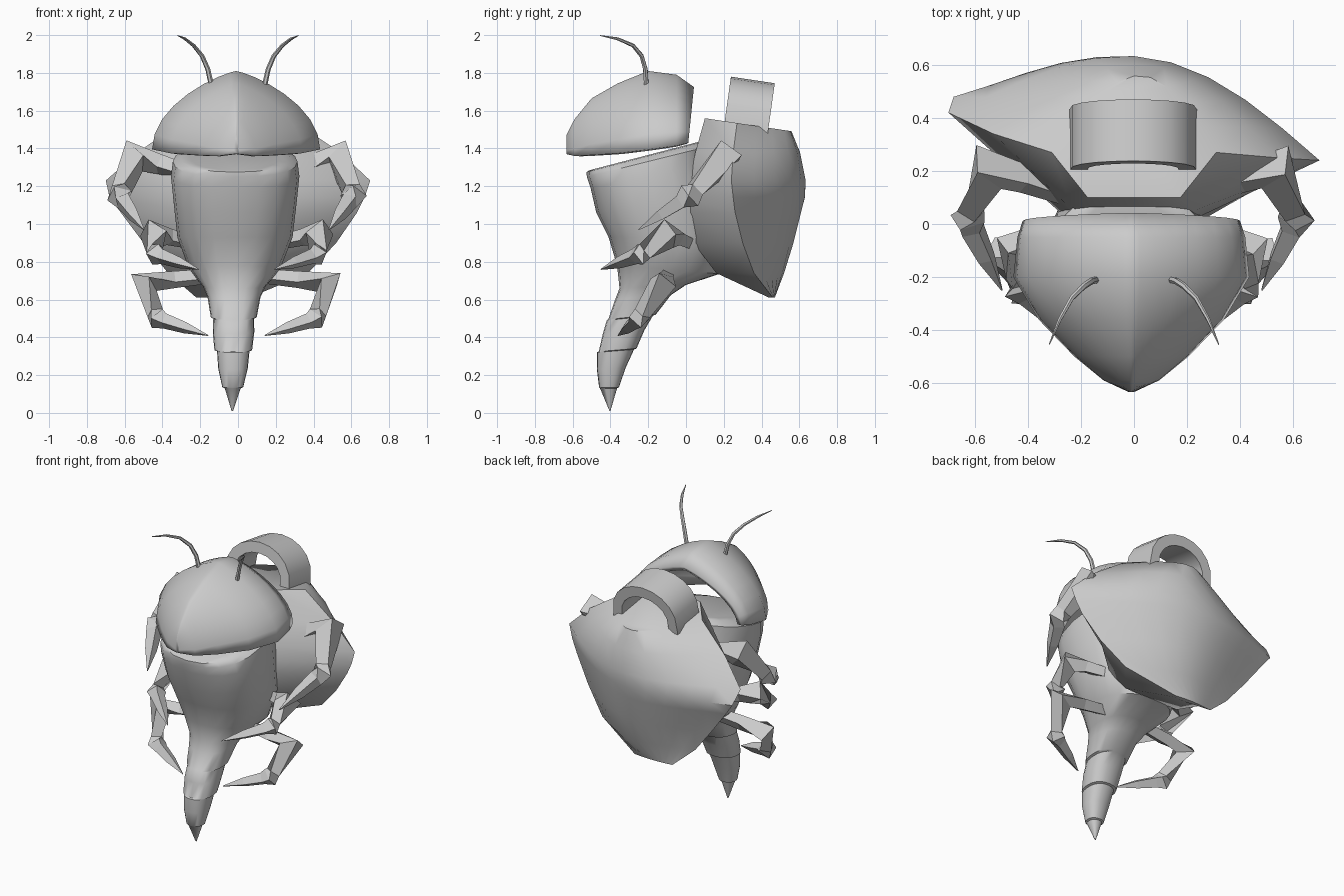
import bpy, bmesh
from math import sin, cos, pi, radians
from mathutils import Vector

if "Cube" in bpy.data.objects:
    bpy.data.objects.remove(bpy.data.objects["Cube"])


def finish(name, bm, angle=None):
    bmesh.ops.recalc_face_normals(bm, faces=bm.faces)
    me = bpy.data.meshes.new(name)
    bm.to_mesh(me)
    bm.free()
    ob = bpy.data.objects.new(name, me)
    bpy.context.collection.objects.link(ob)
    if angle:
        bpy.ops.object.select_all(action='DESELECT')
        ob.select_set(True)
        bpy.context.view_layer.objects.active = ob
        bpy.ops.object.shade_smooth_by_angle(angle=radians(angle))
    return ob


def loft(name, rings, closed=True, caps=(True, True), angle=None):
    bm = bmesh.new()
    vs = [[bm.verts.new(p) for p in r] for r in rings]
    n = len(vs[0])
    for a, b in zip(vs, vs[1:]):
        for i in range(n if closed else n - 1):
            j = (i + 1) % n
            bm.faces.new((a[i], a[j], b[j], b[i]))
    if caps[0]:
        bm.faces.new(vs[0])
    if caps[1]:
        bm.faces.new(vs[-1])
    return finish(name, bm, angle)


def tube(name, path, radii, sides, angle=None):
    pts = [Vector(p) for p in path]
    rings = []
    for i, p in enumerate(pts):
        t = (pts[min(i + 1, len(pts) - 1)] - pts[max(i - 1, 0)]).normalized()
        u = t.cross(Vector((0.1, 1, 0.3))).normalized()
        v = t.cross(u)
        rings.append([p + radii[i] * (u * cos(2 * pi * k / sides) + v * sin(2 * pi * k / sides))
                      for k in range(sides)])
    return loft(name, rings, angle=angle)


def spow(v, p):
    return abs(v) ** p * (1 if v > 0 else -1)


# Tapering body with a segmented tail: z, front y, back y, half width, tilt
body = [(.01, -.405, -.40, .004, 0), (.13, -.455, -.365, .042, 0), (.135, -.46, -.355, .055, 0),
        (.23, -.472, -.32, .078, .05), (.32, -.472, -.275, .086, .08), (.325, -.462, -.262, .1, .08),
        (.42, -.44, -.22, .11, .08), (.49, -.42, -.175, .108, .1), (.495, -.412, -.16, .122, .1),
        (.6, -.375, -.08, .14, .08), (.66, -.352, 0, .165, .05), (.78, -.365, .18, .24, -.08),
        (.93, -.41, .2, .305, 0), (1.06, -.475, .16, .325, .15), (1.19, -.505, .12, .34, .2),
        (1.25, -.525, .12, .33, .25), (1.275, -.527, .1, .29, .26), (1.285, -.51, .08, .24, .26)]
rings = []
for z, yf, yb, w, tilt in body:
    cx = -.03 + .015 * min(z, 1)
    ring = []
    for k in range(20):
        a = 2 * pi * k / 20
        y = (yf + yb) / 2 + (yb - yf) / 2 * spow(sin(a), .85)
        ring.append((cx + w * spow(cos(a), .85), y, z + tilt * (y - yf)))
    rings.append(ring)
loft("body_and_tail", rings, angle=42)

# Lopsided sack on the back: z, left tip, right tip, front y, back y, tilt
sack = [(.61, -.22, .46, .06, .46, .44, .47, 0), (.74, -.37, .43, .37, .36, .16, .52, 0),
        (.9, -.50, .45, .52, .30, .04, .57, 0), (1.06, -.62, .46, .63, .26, .0, .61, 0),
        (1.14, -.68, .48, .67, .25, .0, .63, 0), (1.23, -.70, .42, .70, .24, .02, .635, 0),
        (1.38, -.53, .34, .54, .25, .05, .605, 0), (1.575, -.31, .27, .31, .27, .10, .56, -.15)]
rings = []
for z, xl, yl, xr, yr, yf, yb, tilt in sack:
    ring = []
    for k in range(11):                       # bulging back, left tip to right tip
        u = k / 10
        x, y = xl + (xr - xl) * u, yl + (yr - yl) * u
        y += (yb - (yl + yr) / 2) * max(sin(pi * u ** 1.1), 0)
        ring.append((x, y, z + tilt * y))
    fx = min(.23, .5 * xr + .02)
    for x in (fx, 0, -fx):                    # narrow front, joined to the body
        ring.append((x, yf, z + tilt * yf))
    rings.append(ring)
loft("back_sack", rings, angle=50)

# Arched handle on top of the sack
rings = []
for k in range(11):
    a = pi * k / 10
    ring = []
    for w, h, front in ((.24, .235, 1), (.24, .235, 0), (.175, .165, 0), (.175, .165, 1)):
        z = h * sin(a) ** .85 if 0 < k < 10 else -.03
        y = (.205 if front else .437) + .14 * z
        ring.append((w * cos(a) - .003, y, (1.545 if front else 1.51) + z))
    rings.append(ring)
loft("sack_handle", rings, angle=35)

# Hollow hood head, open behind and below: y, half width, rim z, crest z
hood = [(.03, .41, 1.43, 1.725), (-.05, .43, 1.415, 1.79), (-.2, .445, 1.395, 1.81),
        (-.36, .35, 1.375, 1.745), (-.5, .215, 1.365, 1.665), (-.59, .105, 1.36, 1.555),
        (-.633, .012, 1.37, 1.47)]
rings = []
for i, (y, w, zb, zt) in enumerate(hood):
    ring = []
    for k in range(17):
        a = pi * k / 16
        s = max(sin(a), 0)
        shear = .03 * (s - .6) if i == 0 else 0
        ring.append((-.01 + w * spow(cos(a), 1.6), y + shear, zb + (zt - zb) * s))
    rings.append(ring[::-1])
head = loft("hood_head", rings, closed=False, caps=(False, True), angle=85)
# make the shell face outward so that the thickness grows inward
crest = max(head.data.polygons, key=lambda f: f.center.z)
if crest.normal.z < 0:
    head.data.flip_normals()
mod = head.modifiers.new("thickness", 'SOLIDIFY')
mod.thickness = .04
mod.offset = -1

# Three pairs of clawed legs and a pair of antennae
legs = {"upper_leg": (1.0, [(.2, .1, 1.25), (.54, .215, 1.36), (.62, .02, 1.15), (.49, -.25, .97)]),
        "middle_leg": (.85, [(.22, .02, .9), (.44, -.09, .95), (.43, -.24, .84), (.2, -.45, .76)]),
        "lower_leg": (.85, [(.08, -.1, .73), (.49, -.12, .69), (.42, -.25, .5), (.15, -.36, .41)])}
for side, sx in (("right", 1), ("left", -1)):
    for name, (size, joints) in legs.items():
        root, elbow, knee, tip = [Vector((p[0] * sx - .008, p[1], p[2])) for p in joints]
        path = [root, root.lerp(elbow, .6), elbow, elbow.lerp(knee, .85), knee,
                knee.lerp(tip, .15), knee.lerp(tip, .55), tip]
        radii = [r * size for r in (.045, .055, .095, .055, .07, .05, .037, .003)]
        tube(side + "_" + name, path, radii, 4)
    feeler = [(.14, -.21, 1.73), (.16, -.215, 1.82), (.19, -.235, 1.89), (.235, -.28, 1.945),
              (.28, -.36, 1.98), (.32, -.455, 1.998)]
    tube(side + "_antenna", [(p[0] * sx, p[1], p[2]) for p in feeler],
         [.014, .013, .012, .010, .008, .002], 6, 40)
